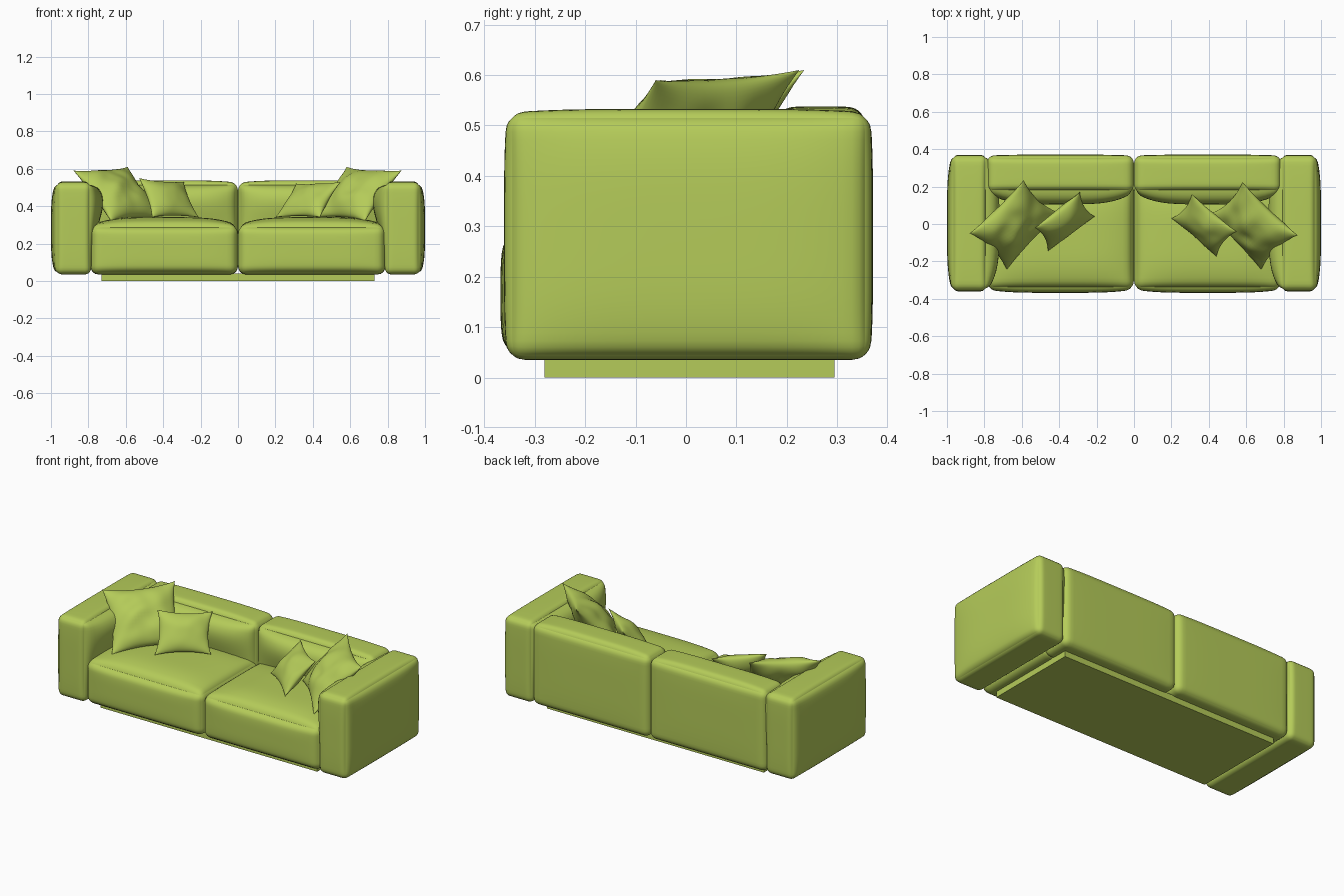
import bpy, bmesh, math
from mathutils import Vector, noise

old = bpy.data.objects.get("Cube")
if old:
    bpy.data.objects.remove(old, do_unlink=True)

fabric = bpy.data.materials.new("lime_green_fabric")
fabric.use_nodes = True
colour = (0.46, 0.60, 0.10, 1)
fabric.diffuse_color = colour
bsdf = fabric.node_tree.nodes["Principled BSDF"]
bsdf.inputs["Base Color"].default_value = colour
bsdf.inputs["Roughness"].default_value = 0.8


def finish(bm, name, angle=50):
    bmesh.ops.recalc_face_normals(bm, faces=bm.faces)
    mesh = bpy.data.meshes.new(name)
    bm.to_mesh(mesh)
    bm.free()
    mesh.materials.append(fabric)
    obj = bpy.data.objects.new(name, mesh)
    bpy.context.collection.objects.link(obj)
    bpy.ops.object.select_all(action='DESELECT')
    obj.select_set(True)
    bpy.context.view_layer.objects.active = obj
    bpy.ops.object.shade_smooth_by_angle(angle=math.radians(angle))
    return obj


def cushion(name, low, high, radius, bulges, upper, side):
    """Rounded box; bulges are (axis, signed amount), upper is one that swells near the top."""
    low, high = Vector(low), Vector(high)
    mid, half = (low + high) / 2, (high - low) / 2
    bm = bmesh.new()
    bmesh.ops.create_cube(bm, size=2)
    bmesh.ops.subdivide_edges(bm, edges=bm.edges[:], cuts=27, use_grid_fill=True)
    for v in bm.verts:
        u = Vector([math.sin(c * math.pi / 2) for c in v.co])
        q = Vector([u[i] * half[i] for i in range(3)])
        core = Vector([max(radius - half[i], min(half[i] - radius, q[i])) for i in range(3)])
        p = core + (q - core).normalized() * radius
        for axis, amount in bulges:
            reach = max(0, u[axis] * math.copysign(1, amount))
            for j in range(3):
                if j != axis:
                    reach *= 1 - u[j] ** 4
            p[axis] += amount * reach
        if upper:
            axis, amount = upper
            t = (u.z + 1) / 2
            along = u[1 - axis]
            reach = max(0, u[axis] * math.copysign(1, amount))
            p[axis] += amount * reach * (1 - along ** 4) * t * t * (1 - t ** 6) / 0.47
        v.co = p + mid
        v.co.x *= side
    return finish(bm, name)


def pillow(name, a, b, c, d, thick):
    """Throw pillow stretched between four corners with pulled-in edges."""
    a, b, c, d = map(Vector, (a, b, c, d))
    normal = (b - a).cross(d - a).normalized()
    n = 30
    bm = bmesh.new()
    for sign in (-1, 1):
        rows = []
        for i in range(n + 1):
            row = []
            for j in range(n + 1):
                u = math.sin((i / n - 0.5) * math.pi)
                v = math.sin((j / n - 0.5) * math.pi)
                s = u * (1 - 0.13 * (1 - v * v))
                t = v * (1 - 0.13 * (1 - u * u))
                p = a.lerp(b, (s + 1) / 2).lerp(d.lerp(c, (s + 1) / 2), (t + 1) / 2)
                puff = max(0, (1 - u * u) * (1 - v * v)) ** 0.55
                crease = 1 + 0.25 * noise.noise(p * 11)
                row.append(bm.verts.new(p + normal * sign * thick * puff * crease))
            rows.append(row)
        for i in range(n):
            for j in range(n):
                bm.faces.new((rows[i][j], rows[i + 1][j], rows[i + 1][j + 1], rows[i][j + 1]))
    bmesh.ops.remove_doubles(bm, verts=bm.verts[:], dist=0.0002)
    return finish(bm, name, 70)


# Upholstered body, one set for each side
for side, label in ((1, "left"), (-1, "right")):
    cushion(label + "_arm", (0.785, -0.355, 0.035), (0.975, 0.365, 0.525), 0.035,
            [(0, 0.025), (1, -0.006), (1, 0.005), (2, 0.008)], (0, -0.065), side)
    cushion(label + "_seat", (0.001, -0.35, 0.035), (0.787, 0.22, 0.298), 0.045,
            [(1, -0.018), (2, 0.043)], None, side)
    cushion(label + "_backrest", (0.001, 0.17, 0.035), (0.787, 0.365, 0.525), 0.04,
            [(1, 0.006), (2, 0.013)], (1, -0.065), side)

# Plinth under the body
bm = bmesh.new()
bmesh.ops.create_cube(bm, size=1)
for v in bm.verts:
    v.co = (v.co.x * 1.46, v.co.y * 0.575 + 0.007, (v.co.z + 0.5) * 0.04)
finish(bm, "plinth", 30)

# Throw pillows leaning in the corners
pillow("right_large_pillow", (-0.88, -0.05, 0.59), (-0.59, 0.235, 0.61),
       (-0.40, 0.06, 0.34), (-0.68, -0.245, 0.32), 0.075)
pillow("right_small_pillow", (-0.53, -0.02, 0.55), (-0.29, 0.17, 0.53),
       (-0.21, 0.04, 0.34), (-0.46, -0.145, 0.34), 0.05)
pillow("left_large_pillow", (0.58, 0.225, 0.61), (0.875, -0.06, 0.59),
       (0.68, -0.245, 0.32), (0.40, 0.05, 0.34), 0.075)
pillow("left_small_pillow", (0.31, 0.16, 0.52), (0.55, -0.04, 0.53),
       (0.44, -0.175, 0.34), (0.20, 0.03, 0.34), 0.05)
